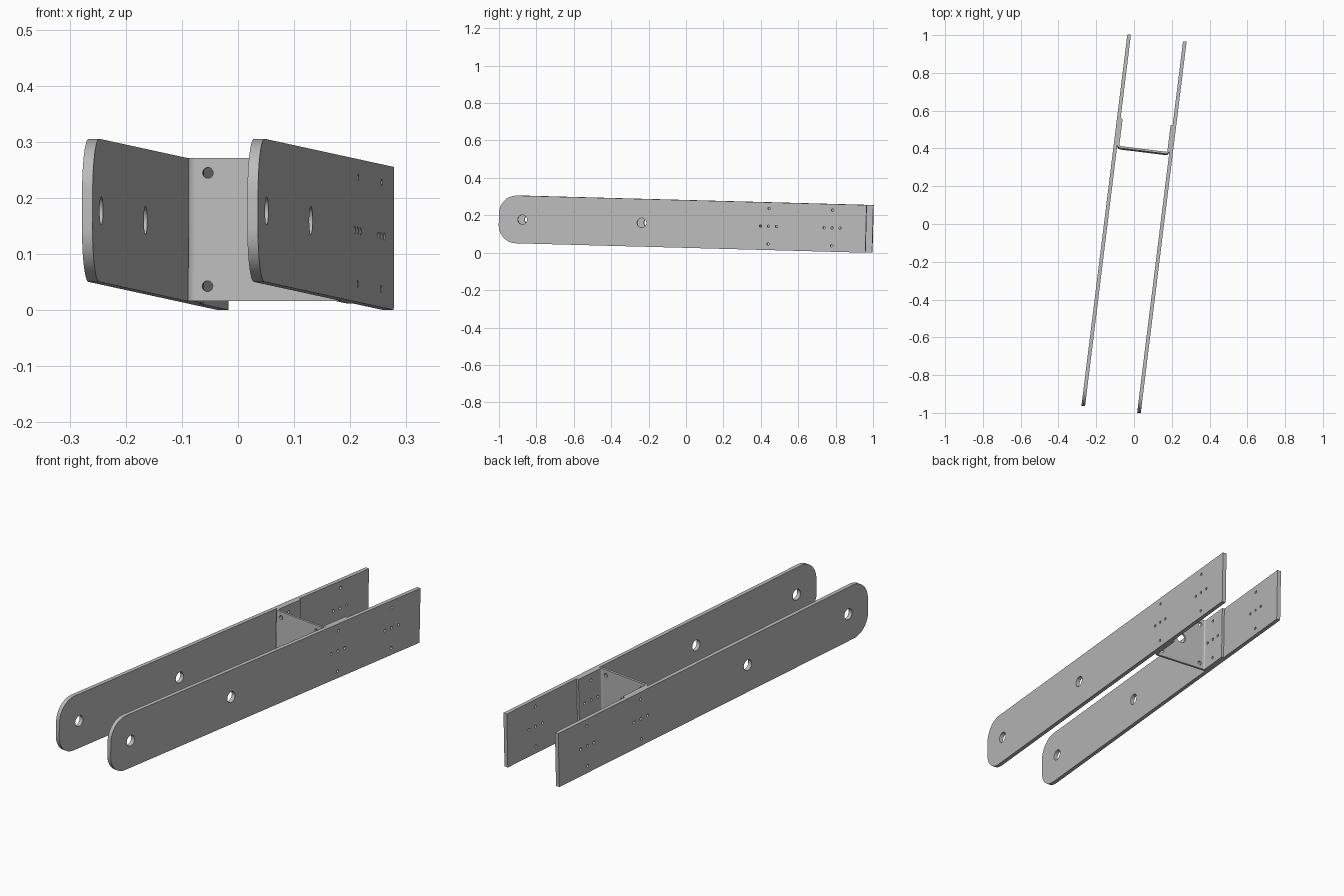
import bpy, bmesh, math
from mathutils import Matrix, Vector

cube = bpy.data.objects.get("Cube")
if cube:
    bpy.data.objects.remove(cube, do_unlink=True)

# Overall sizes, in the arm's own frame: x across, y along, z up
HALF_LEN, HALF_H, THICK = 0.989, 0.1275, 0.019
INNER = 0.139                  # inner face of each side plate
WEB_Y, FLANGE_END, SHEET = 0.386, 0.542, 0.011
PLACE = (Matrix.Translation((0, 0, 0.154))
         @ Matrix.Rotation(math.radians(-7.04), 4, 'Z')
         @ Matrix.Rotation(math.radians(-1.53), 4, 'X'))

steel = bpy.data.materials.new("grey_steel")
steel.use_nodes = True
steel.diffuse_color = (0.5, 0.5, 0.5, 1)
steel.node_tree.nodes["Principled BSDF"].inputs["Base Color"].default_value = (0.5, 0.5, 0.5, 1)


def arc(cx, cy, r, start, end, steps=12):
    """Points on an arc, angles in degrees."""
    angles = [math.radians(start + (end - start) * i / steps) for i in range(steps + 1)]
    return [(cx + r * math.cos(a), cy + r * math.sin(a)) for a in angles]


def make_object(name, bm):
    bmesh.ops.recalc_face_normals(bm, faces=bm.faces)
    mesh = bpy.data.meshes.new(name)
    bm.to_mesh(mesh)
    bm.free()
    mesh.materials.append(steel)
    obj = bpy.data.objects.new(name, mesh)
    bpy.context.collection.objects.link(obj)
    obj.matrix_world = PLACE
    return obj


def extrude(name, points, direction):
    """Solid from a closed outline of 3D points."""
    bm = bmesh.new()
    face = bm.faces.new([bm.verts.new(p) for p in points])
    new = bmesh.ops.extrude_face_region(bm, geom=[face])["geom"]
    verts = [g for g in new if isinstance(g, bmesh.types.BMVert)]
    bmesh.ops.translate(bm, verts=verts, vec=Vector(direction))
    return make_object(name, bm)


# Side plates: square at the back, rounded corners at the front
R = 0.095
outline = [(HALF_LEN, -HALF_H), (HALF_LEN, HALF_H)]
outline += arc(R - HALF_LEN, HALF_H - R, R, 90, 180)
outline += arc(R - HALF_LEN, R - HALF_H, R, 180, 270)
parts = []
for name, x in (("left_plate", INNER), ("right_plate", -INNER - THICK)):
    parts.append(extrude(name, [(x, y, z) for y, z in outline], (THICK, 0, 0)))

# U-shaped bracket folded from sheet, with rounded bends
BEND = 0.018
cx, cy = INNER - BEND, WEB_Y + BEND
profile = [(INNER, FLANGE_END)] + arc(cx, cy, BEND, 0, -90, 6)
profile += arc(-cx, cy, BEND, 270, 180, 6) + [(-INNER, FLANGE_END)]
profile += [(SHEET - INNER, FLANGE_END)] + arc(-cx, cy, BEND - SHEET, 180, 270, 6)
profile += arc(cx, cy, BEND - SHEET, -90, 0, 6) + [(INNER - SHEET, FLANGE_END)]
parts.append(extrude("cross_bracket", [(x, y, -HALF_H) for x, y in profile],
                     (0, 0, 2 * HALF_H)))

# Cutter for every drilled hole
cutter_bm = bmesh.new()


def drill(axis, centre, radius, depth, sides):
    turn = Matrix.Rotation(math.pi / 2, 4, 'Y' if axis == 'X' else 'X')
    bmesh.ops.create_cone(cutter_bm, cap_ends=True, segments=sides, radius1=radius,
                          radius2=radius, depth=depth,
                          matrix=Matrix.Translation(centre) @ turn)


for y in (-0.862, -0.219):                      # pivot holes
    drill('X', (0, y, 0), 0.025, 0.5, 32)
for y in (0.464, 0.807):                        # bolt patterns
    for dy, z in ((0, 0), (-0.043, 0), (0.043, 0), (0, 0.095), (0, -0.095)):
        drill('X', (0, y + dy, z), 0.0065, 0.5, 16)
drill('Y', (0, 0.39, 0), 0.025, 0.04, 32)       # web holes
for x in (-0.102, 0.102):
    for z in (-0.101, 0.101):
        drill('Y', (x, 0.39, z), 0.0095, 0.04, 20)
cutter = make_object("hole_cutter", cutter_bm)
cutter.hide_render = True

# Cut the holes and shade
for obj in parts:
    mod = obj.modifiers.new("holes", 'BOOLEAN')
    mod.operation = 'DIFFERENCE'
    mod.solver = 'EXACT'
    mod.object = cutter
    bpy.ops.object.select_all(action='DESELECT')
    obj.select_set(True)
    bpy.context.view_layer.objects.active = obj
    bpy.ops.object.modifier_apply(modifier=mod.name)
    bpy.ops.object.shade_smooth_by_angle(angle=math.radians(30))
bpy.data.objects.remove(cutter, do_unlink=True)
